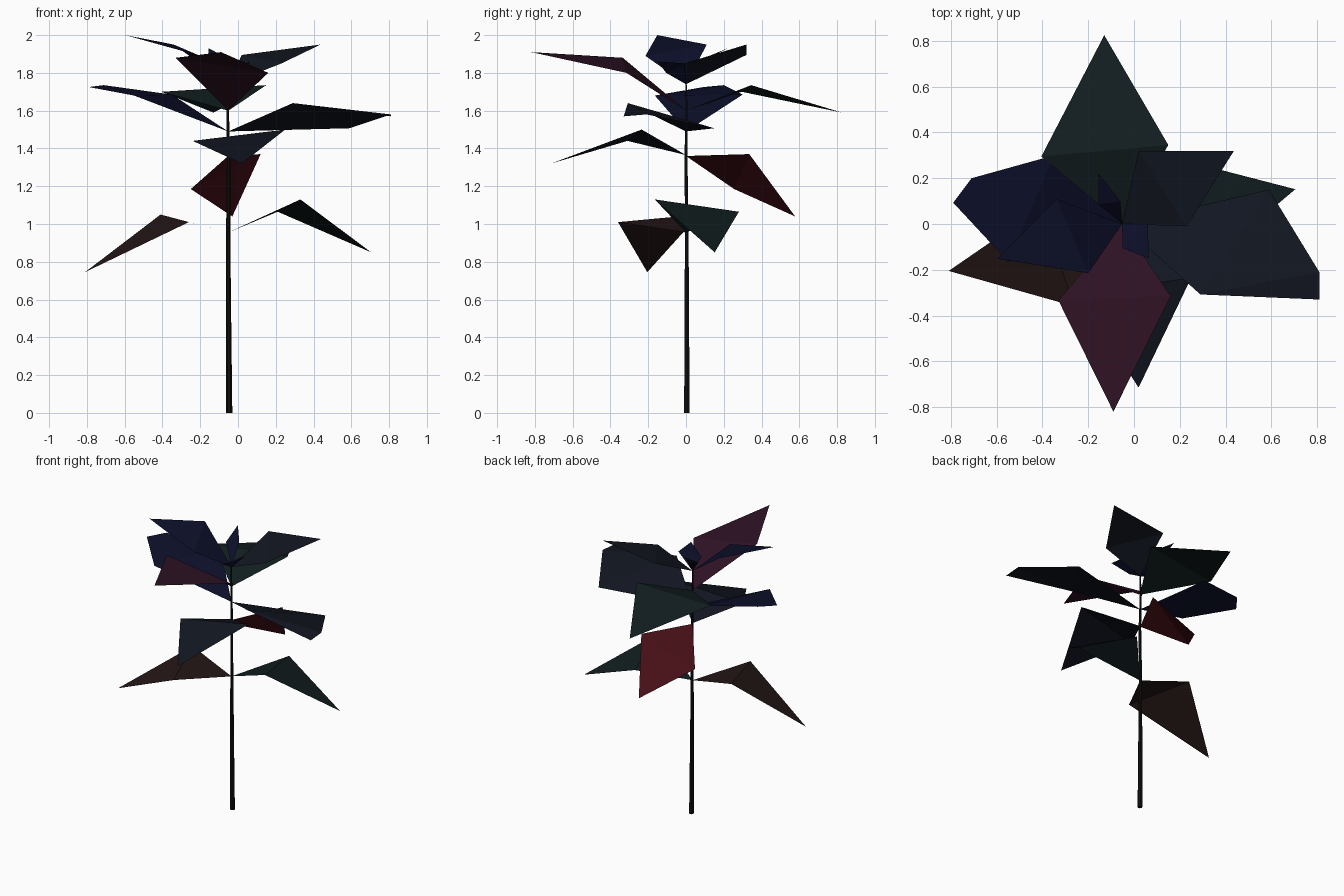
import bpy, bmesh, math
from mathutils import Vector

if "Cube" in bpy.data.objects:
    bpy.data.objects.remove(bpy.data.objects["Cube"])


def paint(obj, name, rgb):
    mat = bpy.data.materials.get(name) or bpy.data.materials.new(name)
    mat.diffuse_color = (*rgb, 1)
    mat.use_nodes = True
    mat.node_tree.nodes["Principled BSDF"].inputs["Base Color"].default_value = mat.diffuse_color
    obj.data.materials.append(mat)


def make_object(name, bm):
    me = bpy.data.meshes.new(name)
    bm.to_mesh(me)
    bm.free()
    obj = bpy.data.objects.new(name, me)
    bpy.context.collection.objects.link(obj)
    return obj


COLOURS = {
    "brown": (0.018, 0.008, 0.008), "green": (0.006, 0.013, 0.014),
    "red": (0.065, 0.005, 0.009), "slate": (0.006, 0.008, 0.015),
    "purple": (0.028, 0.006, 0.018), "navy": (0.004, 0.005, 0.024),
    "bark": (0.004, 0.005, 0.004),
}


def leaf(name, colour, base_z, side_a, side_b, *tips):
    """Flat-faced leaf: inner triangle, folded along side_a-side_b, outer tip."""
    bm = bmesh.new()
    base = bm.verts.new((-0.052, 0.0, base_z))
    a, b = bm.verts.new(side_a), bm.verts.new(side_b)
    outer = [bm.verts.new(t) for t in tips]
    bm.faces.new((base, a, b))
    bm.faces.new((a, *outer, b))
    bmesh.ops.triangulate(bm, faces=[f for f in bm.faces if len(f.verts) > 3])
    # every upper side faces up
    for f in bm.faces:
        f.normal_update()
        if f.normal.z < 0:
            f.normal_flip()
    paint(make_object(name, bm), "leaf_" + colour, COLOURS[colour])


# Stem: slightly bent, tapering six-sided stalk
bm = bmesh.new()
path = [(-0.047, 0.005, 0, 0.017), (-0.05, 0.004, 0.5, 0.014),
        (-0.052, 0.004, 0.95, 0.011), (-0.05, 0.0, 1.36, 0.009),
        (-0.055, 0.003, 1.6, 0.007), (-0.053, 0.0, 1.75, 0.004)]
SIDES = 6
rings = []
for x, y, z, r in path:
    rings.append([bm.verts.new((x + r * math.cos(i * math.tau / SIDES),
                                y + r * math.sin(i * math.tau / SIDES), z))
                  for i in range(SIDES)])
for low, high in zip(rings, rings[1:]):
    for i in range(SIDES):
        j = (i + 1) % SIDES
        bm.faces.new((low[i], low[j], high[j], high[i]))
bm.faces.new(rings[0][::-1])
bm.faces.new(rings[-1])
paint(make_object("stem", bm), "bark", COLOURS["bark"])

# Lowest pair, left and right
leaf("leaf_low_left", "brown", 0.955,
     (-0.26, -0.36, 1.01), (-0.41, 0.07, 1.05), (-0.81, -0.205, 0.745))
leaf("leaf_low_right", "green", 0.955,
     (0.33, -0.165, 1.13), (0.21, 0.28, 1.065), (0.705, 0.152, 0.85))

# Second pair, back and front
leaf("leaf_second_back", "red", 1.36,
     (0.12, 0.335, 1.37), (-0.25, 0.255, 1.185), (-0.03, 0.578, 1.04))
leaf("leaf_second_front", "slate", 1.365,
     (-0.24, -0.31, 1.44), (0.25, -0.235, 1.5), (0.02, -0.715, 1.32))

# Third pair, broad leaves with clipped tips
leaf("leaf_third_right", "slate", 1.49,
     (0.29, -0.308, 1.64), (0.59, 0.15, 1.507),
     (0.81, -0.33, 1.57), (0.81, -0.21, 1.58))
leaf("leaf_third_left", "navy", 1.49,
     (-0.35, 0.3, 1.685), (-0.55, -0.165, 1.68),
     (-0.71, 0.2, 1.735), (-0.79, 0.093, 1.725))

# Fourth pair, back and front
leaf("leaf_fourth_back", "green", 1.6,
     (0.15, 0.345, 1.735), (-0.405, 0.295, 1.70), (-0.13, 0.825, 1.59))
leaf("leaf_fourth_front", "purple", 1.6,
     (-0.33, -0.335, 1.88), (0.16, -0.315, 1.80), (-0.09, -0.82, 1.91))

# Top pair, right and left
leaf("leaf_top_right", "slate", 1.74,
     (0.23, -0.01, 1.85), (0.02, 0.32, 1.895), (0.437, 0.32, 1.95))
leaf("leaf_top_left", "navy", 1.74,
     (-0.34, 0.11, 1.95), (-0.2, -0.215, 1.89), (-0.597, -0.152, 2.0))

# Young leaves at the crown
leaf("leaf_bud_back", "navy", 1.74,
     (-0.06, 0.1, 1.88), (-0.155, 0.085, 1.86), (-0.155, 0.22, 1.93))
leaf("leaf_bud_front", "navy", 1.74,
     (-0.05, -0.105, 1.80), (0.06, 0.0, 1.85), (0.065, -0.15, 1.86))
